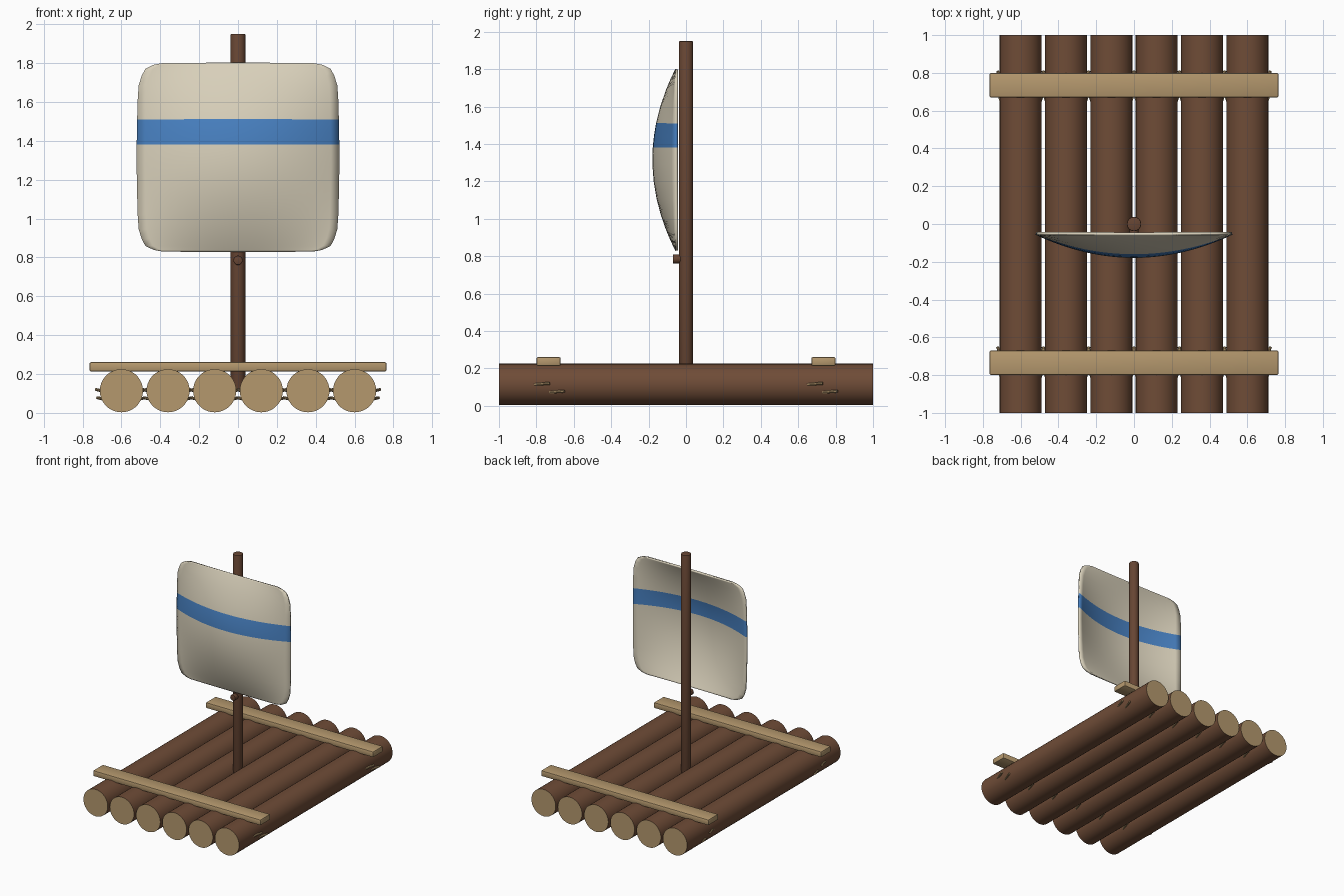
import bpy, bmesh, math
from mathutils import Matrix, Vector

if "Cube" in bpy.data.objects:
    bpy.data.objects.remove(bpy.data.objects["Cube"])


def material(name, rgb):
    m = bpy.data.materials.new(name)
    m.diffuse_color = (*rgb, 1)
    m.use_nodes = True
    m.node_tree.nodes["Principled BSDF"].inputs["Base Color"].default_value = m.diffuse_color
    return m


BARK = material("bark_brown", (0.158, 0.072, 0.038))
MAST = material("mast_brown", (0.135, 0.060, 0.033))
TAN = material("cut_wood_tan", (0.46, 0.315, 0.155))
CLOTH = material("sail_cream", (0.70, 0.64, 0.50))
BLUE = material("stripe_blue", (0.065, 0.22, 0.54))


def finish(bm, name, mats, smooth=True):
    me = bpy.data.meshes.new(name)
    bmesh.ops.recalc_face_normals(bm, faces=bm.faces[:])
    bm.to_mesh(me)
    bm.free()
    for m in mats:
        me.materials.append(m)
    ob = bpy.data.objects.new(name, me)
    bpy.context.collection.objects.link(ob)
    if smooth:
        bpy.ops.object.select_all(action='DESELECT')
        ob.select_set(True)
        bpy.context.view_layer.objects.active = ob
        bpy.ops.object.shade_smooth_by_angle(angle=math.radians(40))
    return ob


def rod(name, centre, direction, radius, length, mats, sides=32, bevel=0.0):
    """Cylinder along a direction; its caps take the second material if any."""
    bm = bmesh.new()
    bmesh.ops.create_cone(bm, cap_ends=True, segments=sides, radius1=radius,
                          radius2=radius, depth=length)
    if len(mats) > 1:
        for f in bm.faces:
            f.material_index = int(abs(f.normal.z) > 0.9)
    if bevel:
        rims = [e for e in bm.edges
                if abs(e.verts[0].co.z - e.verts[1].co.z) < 1e-4]
        bmesh.ops.bevel(bm, geom=rims, offset=bevel, segments=2,
                        profile=0.5, affect='EDGES')
    turn = Vector((0, 0, 1)).rotation_difference(Vector(direction).normalized())
    bm.transform(Matrix.Translation(centre) @ turn.to_matrix().to_4x4())
    return finish(bm, name, mats)


# Deck of six logs with pale cut ends, plus rope ends on their flanks
LOG_R, LOG_Z = 0.111, 0.114
for i in range(6):
    x = -0.6 + 0.24 * i
    rod(f"log_{i + 1}", (x, 0, LOG_Z), (0, 1, 0), LOG_R, 2.0, [BARK, TAN], 36)
    for side in (-1, 1):
        for y, z in ((-0.77, 0.117), (-0.69, 0.075), (0.69, 0.117), (0.77, 0.075)):
            out = math.sqrt(LOG_R ** 2 - (z - LOG_Z) ** 2) + 0.006
            rod("lashing_end", (x + side * out, y, z), (side * 0.025, 0.08, 0.006),
                0.008, 0.085, [TAN], 8)

# Two cross planks over the logs
for name, y in (("front_plank", -0.735), ("back_plank", 0.735)):
    bm = bmesh.new()
    bmesh.ops.create_cube(bm, size=1, matrix=Matrix.Translation((0, y, 0.237))
                          @ Matrix.Diagonal((1.53, 0.13, 0.048, 1)))
    bmesh.ops.bevel(bm, geom=bm.edges[:], offset=0.009, segments=2,
                    profile=0.5, affect='EDGES')
    finish(bm, name, [TAN])

# Mast and its small peg
rod("mast", (0, 0, 1.035), (0, 0, 1), 0.038, 1.83, [MAST], 24, 0.005)
rod("mast_peg", (0, -0.045, 0.785), (0, 1, 0), 0.024, 0.05, [MAST], 16, 0.004)

# Billowing sail: straight rows, rounded corners, stripe chosen by height
MID, HALF = 1.315, 0.484
STRIPE = (1.38, 1.51)
heights = [0.831, 0.84, 0.86, 0.895, 0.945, 1.02, 1.11, 1.20, 1.29, 1.38,
           1.445, 1.51, 1.60, 1.685, 1.735, 1.77, 1.79, 1.799]
corner = [(0, 0.39), (0.009, 0.435), (0.03, 0.478), (0.065, 0.495),
          (0.115, 0.51), (0.20, 0.515), (0.5, 0.52)]


def half_width(z):
    d = max(0, HALF - abs(z - MID))
    for (d0, w0), (d1, w1) in zip(corner, corner[1:]):
        if d <= d1:
            return w0 + (w1 - w0) * (d - d0) / (d1 - d0)
    return corner[-1][1]


bm = bmesh.new()
COLS = 24
rows = []
for z in heights:
    v = (z - MID) / HALF
    row = []
    for j in range(COLS + 1):
        u = -1 + 2 * j / COLS
        belly = 0.123 * (1 - u * u) * max(0, 1 - v * v)
        row.append(bm.verts.new((u * half_width(z), -0.05 - belly, z)))
    rows.append(row)
for a, b, z0, z1 in zip(rows, rows[1:], heights, heights[1:]):
    for j in range(COLS):
        f = bm.faces.new((a[j], a[j + 1], b[j + 1], b[j]))
        f.material_index = int(STRIPE[0] < (z0 + z1) / 2 < STRIPE[1])
sail = finish(bm, "sail", [CLOTH, BLUE])
thick = sail.modifiers.new("cloth_thickness", 'SOLIDIFY')
thick.thickness = 0.014
thick.offset = 0
